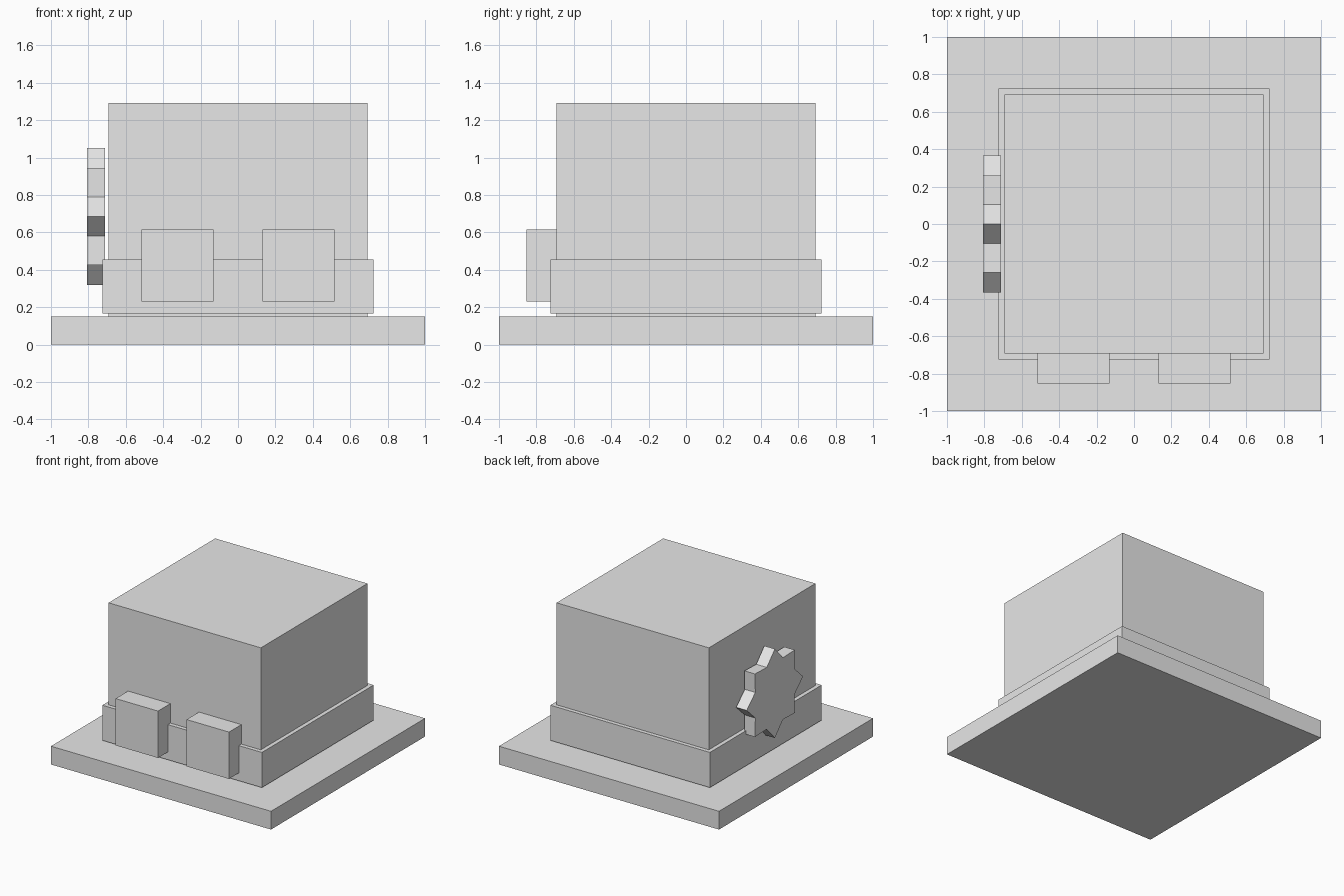
import bpy
import bmesh
from math import sin, cos, pi

default = bpy.data.objects.get("Cube")
if default:
    bpy.data.objects.remove(default, do_unlink=True)

grey = bpy.data.materials.new("light_grey")
grey.use_nodes = True
colour = (0.8, 0.8, 0.8, 1)
grey.diffuse_color = colour
grey.node_tree.nodes["Principled BSDF"].inputs["Base Color"].default_value = colour


def finish(name, bm):
    """Turn a bmesh into a named grey object."""
    bmesh.ops.recalc_face_normals(bm, faces=bm.faces)
    mesh = bpy.data.meshes.new(name)
    bm.to_mesh(mesh)
    bm.free()
    mesh.materials.append(grey)
    obj = bpy.data.objects.new(name, mesh)
    bpy.context.collection.objects.link(obj)
    return obj


def box(name, low, high):
    """Box between two opposite corners."""
    bm = bmesh.new()
    bmesh.ops.create_cube(bm, size=1)
    for v in bm.verts:
        v.co = [(a + b) / 2 + c * (b - a) for a, b, c in zip(low, high, v.co)]
    return finish(name, bm)


def square_slab(name, half, bottom, top):
    return box(name, (-half, -half, bottom), (half, half, top))


def star_wheel(name, x_outer, x_inner, height, tip, root, teeth):
    """Toothed wheel facing -x, with pointed teeth."""
    bm = bmesh.new()
    ring = []
    for i in range(teeth * 2):
        radius = root if i % 2 else tip
        angle = i * pi / teeth
        ring.append(bm.verts.new((x_outer, radius * cos(angle), height + radius * sin(angle))))
    face = bm.faces.new(ring)
    grown = bmesh.ops.extrude_face_region(bm, geom=[face], use_keep_orig=True)
    moved = [g for g in grown["geom"] if isinstance(g, bmesh.types.BMVert)]
    bmesh.ops.translate(bm, verts=moved, vec=(x_inner - x_outer, 0, 0))
    return finish(name, bm)


# Plinth, main body and the band around its foot
square_slab("base_plate", 1.0, 0, 0.15)
square_slab("body", 0.692, 0.15, 1.293)
square_slab("lower_band", 0.725, 0.166, 0.455)

# Pair of blocks on the front
for side, sign in (("left", 1), ("right", -1)):
    xs = sorted((sign * 0.13, sign * 0.515))
    box(f"front_block_{side}", (xs[0], -0.853, 0.23), (xs[1], -0.6, 0.615))

# Toothed wheel on the right side
star_wheel("side_wheel", -0.808, -0.712, 0.685, 0.366, 0.275, 8)
